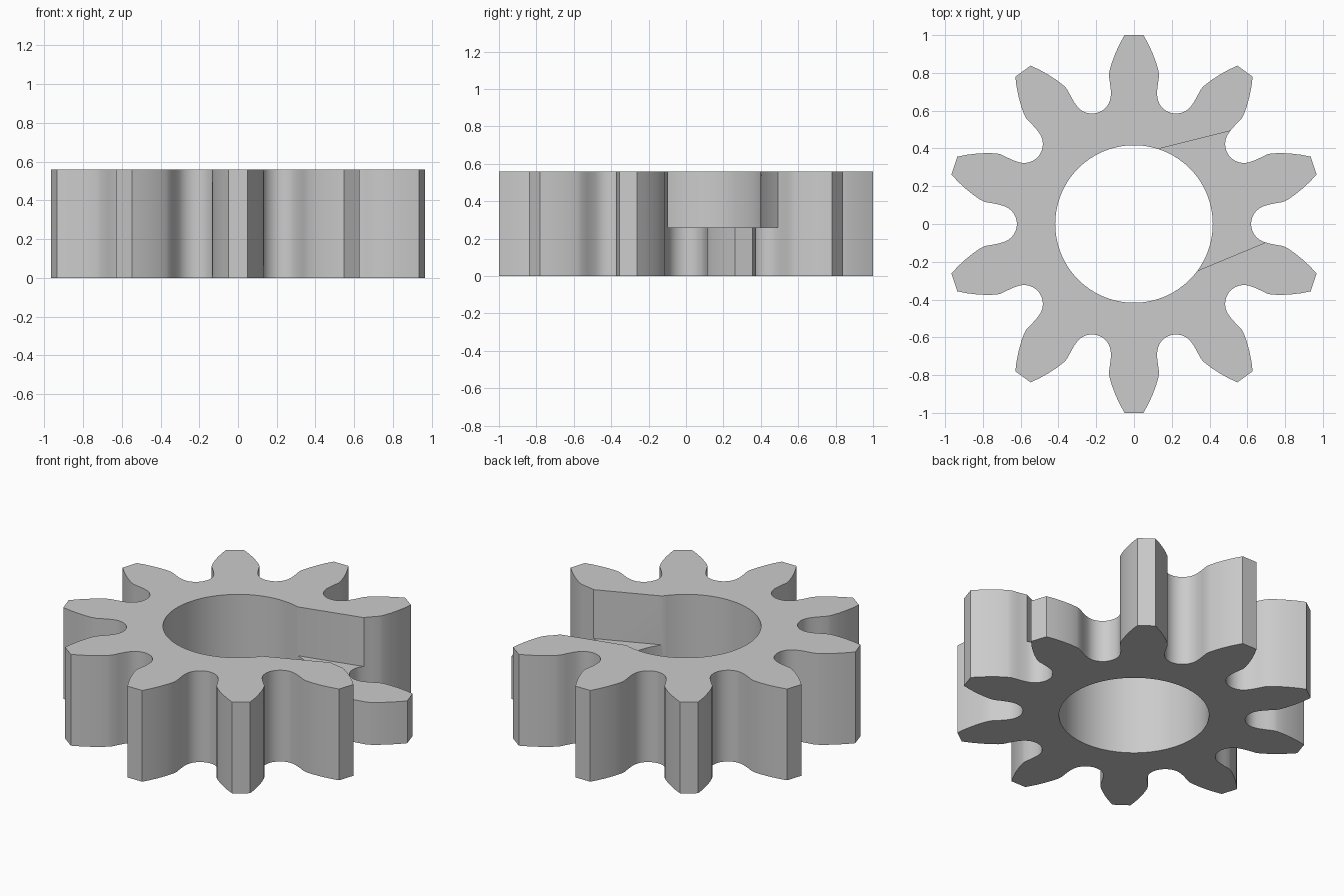
import bpy
import bmesh
from math import sin, cos, pi, radians
from mathutils import Matrix, Vector

TEETH, HEIGHT, BORE, STEP_Z = 10, 0.56, 0.417, 0.26

if "Cube" in bpy.data.objects:
    bpy.data.objects.remove(bpy.data.objects["Cube"], do_unlink=True)

grey = bpy.data.materials.new("plain grey")
grey.use_nodes = True
colour = (0.6, 0.6, 0.6, 1)
grey.diffuse_color = colour
grey.node_tree.nodes["Principled BSDF"].inputs["Base Color"].default_value = colour


def prism(name, outline, z0, z1):
    """Extrude a flat counter-clockwise outline from z0 to z1."""
    bm = bmesh.new()
    face = bm.faces.new([bm.verts.new((x, y, z0)) for x, y in outline])
    ext = bmesh.ops.extrude_face_region(bm, geom=[face])
    moved = [v for v in ext["geom"] if isinstance(v, bmesh.types.BMVert)]
    bmesh.ops.translate(bm, verts=moved, vec=(0, 0, z1 - z0))
    bmesh.ops.recalc_face_normals(bm, faces=bm.faces)
    mesh = bpy.data.meshes.new(name)
    bm.to_mesh(mesh)
    bm.free()
    mesh.materials.append(grey)
    obj = bpy.data.objects.new(name, mesh)
    bpy.context.collection.objects.link(obj)
    return obj


# One tooth pointing along +y: curved flank from tip down to the round root
flank = [(0.05, 1.0), (0.075, 0.955), (0.098, 0.905), (0.117, 0.855),
         (0.13, 0.81), (0.133, 0.785), (0.127, 0.745), (0.123, 0.71)]
half_pitch = pi / TEETH
root = Vector((0.72 * sin(half_pitch), 0.72 * cos(half_pitch)))
end = 1.5 * pi - half_pitch
for i in range(9):
    a = pi + (end - pi) * i / 8
    flank.append((root.x + 0.1 * cos(a), root.y + 0.1 * sin(a)))
left_side = [(-x, y) for x, y in flank]
tooth = flank[:0:-1] + [flank[0]] + left_side[:-1]

# Repeat the tooth around the gear
outline = []
for i in range(TEETH):
    turn = Matrix.Rotation(2 * pi * i / TEETH, 2)
    outline += [tuple(turn @ Vector(p)) for p in tooth]
gear = prism("gear", outline, 0, HEIGHT)

# Cutters for the round bore and the stepped notch over one tooth
circle = [(BORE * cos(radians(a)), BORE * sin(radians(a))) for a in range(0, 360, 4)]
bore = prism("bore_cutter", circle, -0.2, HEIGHT + 0.2)
notch_outline = [(0.2, -0.304), (0.69, -0.1), (1.2, 0.1), (1.2, 0.5),
                 (0.52, 0.495), (0.05, 0.378)]
notch = prism("notch_cutter", notch_outline, STEP_Z, HEIGHT + 0.2)

bpy.ops.object.select_all(action="DESELECT")
gear.select_set(True)
bpy.context.view_layer.objects.active = gear
for cutter in (bore, notch):
    cut = gear.modifiers.new(cutter.name, "BOOLEAN")
    cut.operation = "DIFFERENCE"
    cut.solver = "EXACT"
    cut.object = cutter
    bpy.ops.object.modifier_apply(modifier=cut.name)
    bpy.data.objects.remove(cutter, do_unlink=True)

# Smooth flanks and bore, crisp rims and tooth tips
bpy.ops.object.shade_smooth_by_angle(angle=radians(30))
